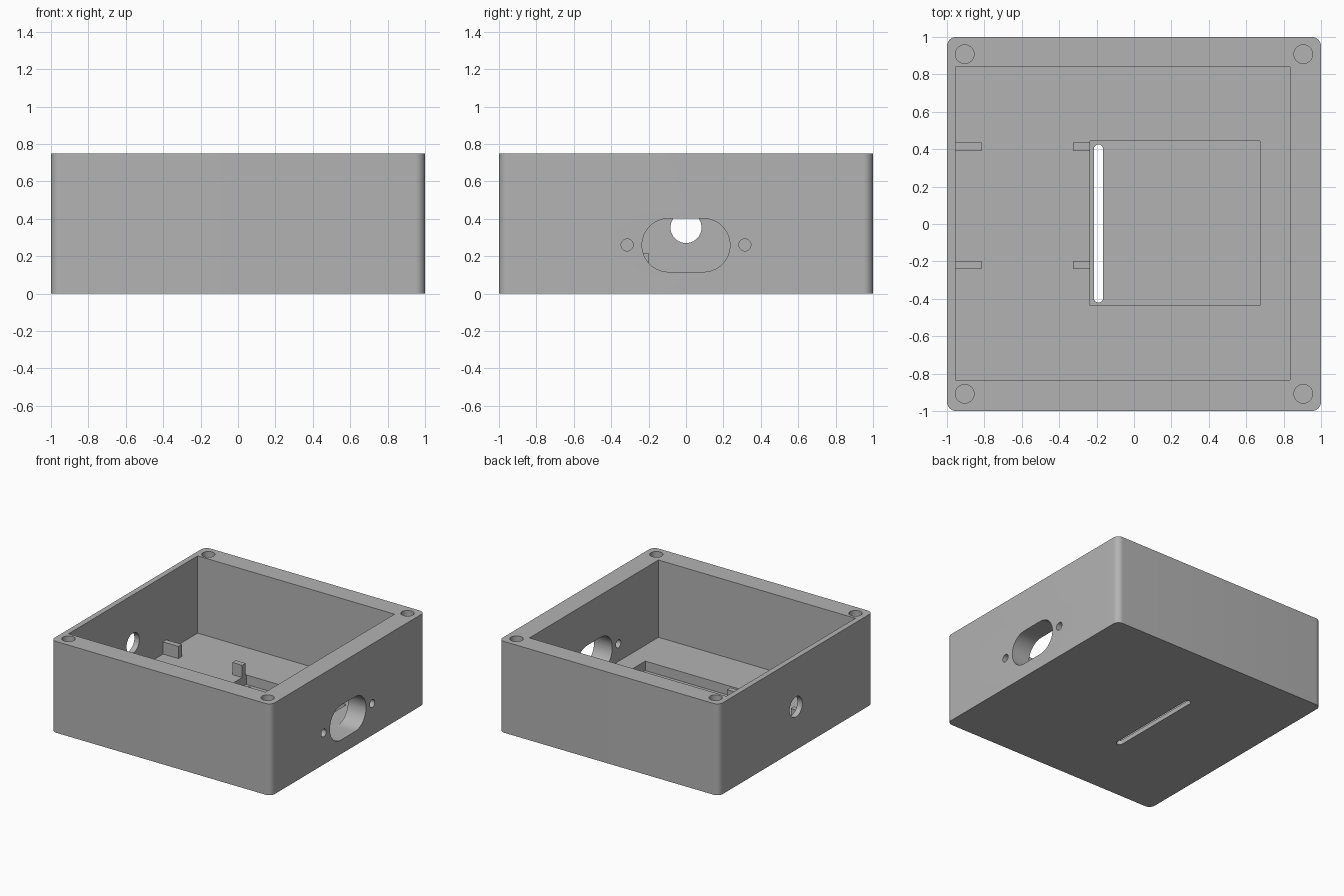
import bpy, bmesh, math

if "Cube" in bpy.data.objects:
    bpy.data.objects.remove(bpy.data.objects["Cube"])

grey = bpy.data.materials.new("plain grey")
grey.diffuse_color = (0.45, 0.45, 0.45, 1)
grey.use_nodes = True
grey.node_tree.nodes["Principled BSDF"].inputs["Base Color"].default_value = grey.diffuse_color


def prism(name, a0, a1, b0, b1, lo, hi, r=0.0, seg=12, axis='z'):
    """Rounded rectangle (a, b) extruded lo..hi along z, or along x with (a, b) = (y, z)."""
    pts = []
    if r:
        corners = [(a1 - r, b1 - r), (a0 + r, b1 - r), (a0 + r, b0 + r), (a1 - r, b0 + r)]
        for k, (ca, cb) in enumerate(corners):
            for i in range(seg + 1):
                t = (k + i / seg) * math.pi / 2
                pts.append((ca + r * math.cos(t), cb + r * math.sin(t)))
    else:
        pts = [(a1, b1), (a0, b1), (a0, b0), (a1, b0)]
    bm = bmesh.new()
    verts = [bm.verts.new((a, b, lo) if axis == 'z' else (lo, a, b)) for a, b in pts]
    face = bm.faces.new(verts)
    new = bmesh.ops.extrude_face_region(bm, geom=[face])['geom']
    d = hi - lo
    bmesh.ops.translate(bm, vec=(0, 0, d) if axis == 'z' else (d, 0, 0),
                        verts=[v for v in new if isinstance(v, bmesh.types.BMVert)])
    bmesh.ops.remove_doubles(bm, verts=bm.verts[:], dist=1e-5)
    bmesh.ops.recalc_face_normals(bm, faces=bm.faces[:])
    mesh = bpy.data.meshes.new(name)
    bm.to_mesh(mesh)
    bm.free()
    mesh.materials.append(grey)
    ob = bpy.data.objects.new(name, mesh)
    bpy.context.collection.objects.link(ob)
    return ob


def hole(name, a, b, r, lo, hi, axis):
    # slightly under half width keeps the outline free of zero-length edges
    return prism(name, a - r, a + r, b - r, b + r, lo, hi, r * 0.999, 10, axis)


FLOOR = 0.115

# Outer block with rounded vertical edges
body = prism("enclosure_body", -1, 1, -1, 1, 0, 0.75, 0.05)

# Main cavity, recessed floor pocket and slot through the floor
cutters = [
    prism("cavity_cutter", -0.955, 0.835, -0.835, 0.84, FLOOR, 0.9),
    prism("pocket_cutter", -0.235, 0.675, -0.435, 0.445, 0.037, 0.3),
    prism("slot_cutter", -0.215, -0.165, -0.42, 0.425, -0.1, 0.2, 0.0249),
    # Oblong socket opening on the right, round cable hole on the left
    prism("socket_cutter", -0.235, 0.235, 0.116, 0.401, 0.75, 1.1, 0.142, 14, 'x'),
    hole("cable_cutter", 0, 0.353, 0.083, -1.1, -0.9, 'x'),
]
# Socket screw holes and lid screw holes
for s in (-1, 1):
    cutters.append(hole("socket_screw_cutter", s * 0.315, 0.26, 0.032, 0.75, 1.1, 'x'))
    for t in (-1, 1):
        cutters.append(hole("lid_screw_cutter", s * 0.905, t * 0.908, 0.05, 0.35, 0.9, 'z'))

bpy.context.view_layer.objects.active = body
for c in cutters:
    m = body.modifiers.new(c.name, 'BOOLEAN')
    m.operation, m.solver, m.object = 'DIFFERENCE', 'EXACT', c
    bpy.ops.object.modifier_apply(modifier=m.name)
    bpy.data.objects.remove(c)

# Smooth the rounded faces, keep the edges sharp
bpy.ops.object.select_all(action='DESELECT')
body.select_set(True)
bpy.ops.object.shade_smooth_by_angle(angle=math.radians(30))

# Four board-holding tabs standing on the floor
for y0, y1 in ((0.39, 0.435), (-0.24, -0.197)):
    prism("wall_tab", -0.96, -0.815, y0, y1, FLOOR, 0.215)
    prism("pocket_tab", -0.325, -0.235, y0, y1, FLOOR, 0.215)
